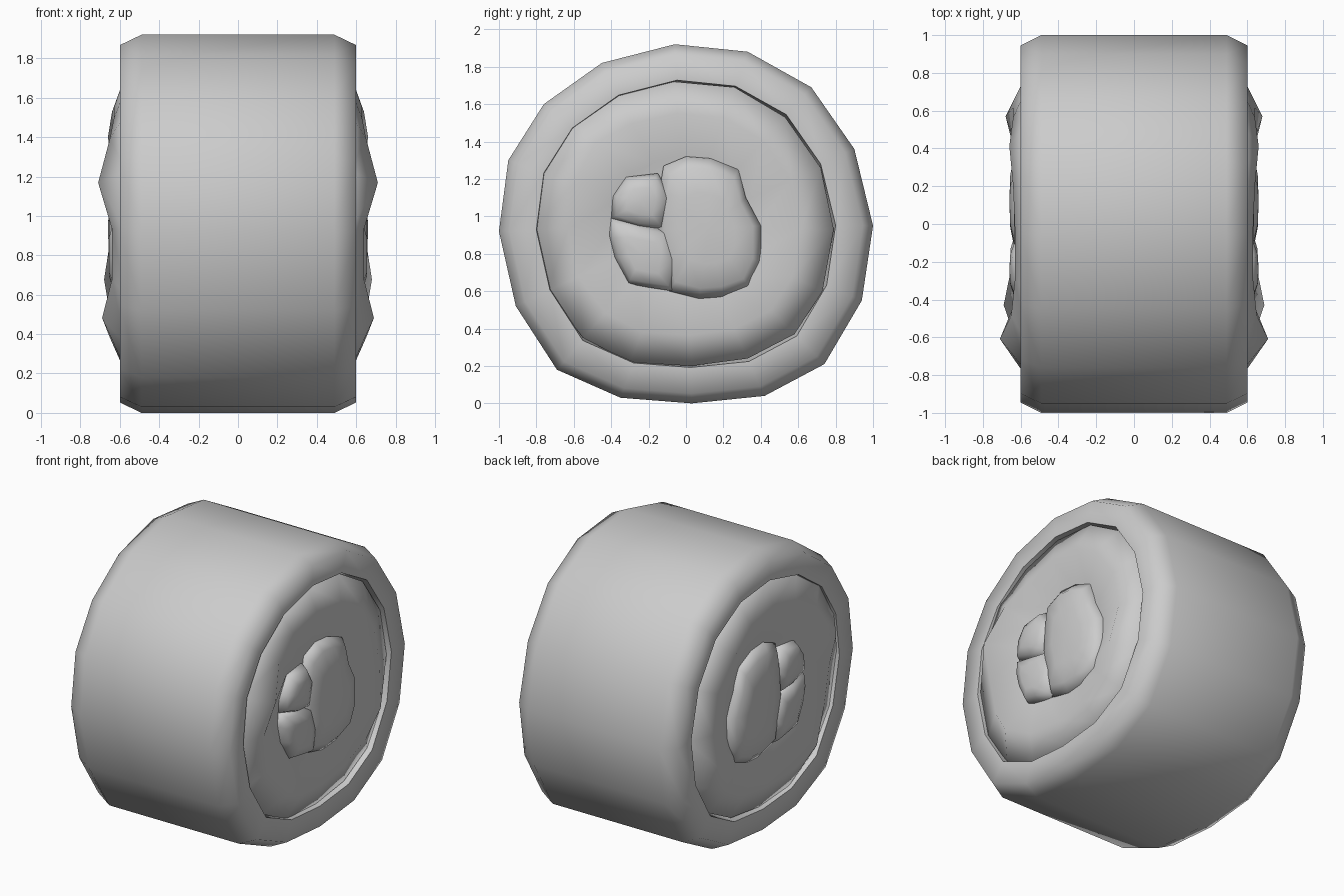
import bpy, bmesh, math

old = bpy.data.objects.get("Cube")
if old:
    bpy.data.objects.remove(old, do_unlink=True)

grey = bpy.data.materials.new("plain_grey")
grey.use_nodes = True
grey.diffuse_color = (0.6, 0.6, 0.6, 1)
grey.node_tree.nodes["Principled BSDF"].inputs["Base Color"].default_value = (0.6, 0.6, 0.6, 1)


def loft(name, outline, rings, centre, bulge=None, tip=None, angle=70):
    """Mirrored loft along x. Rings run from the middle outwards as (x, scale).
    bulge = (ring index, x per outline point); tip closes the ends at that x."""
    bm = bmesh.new()
    cy, cz = centre
    n = len(outline)
    sides = []
    for s in (1, -1):
        loops = []
        for k, (x, scale) in enumerate(rings):
            loop = []
            for i, (y, z) in enumerate(outline):
                px = bulge[1][i] if bulge and bulge[0] == k else x
                loop.append(bm.verts.new((s * px, cy + (y - cy) * scale, cz + (z - cz) * scale)))
            loops.append(loop)
        sides.append(loops)
        for a, b in zip(loops, loops[1:]):
            for i in range(n):
                j = (i + 1) % n
                bm.faces.new((a[i], a[j], b[j], b[i]))
        if tip is not None:
            end = bm.verts.new((s * tip, cy, cz))
            for i in range(n):
                bm.faces.new((loops[-1][i], loops[-1][(i + 1) % n], end))
    # join the two halves across the middle
    a, b = sides[0][0], sides[1][0]
    for i in range(n):
        j = (i + 1) % n
        bm.faces.new((a[i], a[j], b[j], b[i]))
    bmesh.ops.recalc_face_normals(bm, faces=bm.faces)
    mesh = bpy.data.meshes.new(name)
    bm.to_mesh(mesh)
    bm.free()
    mesh.materials.append(grey)
    obj = bpy.data.objects.new(name, mesh)
    bpy.context.collection.objects.link(obj)
    bpy.ops.object.select_all(action="DESELECT")
    obj.select_set(True)
    bpy.context.view_layer.objects.active = obj
    bpy.ops.object.shade_smooth_by_angle(angle=math.radians(angle))
    return obj


# Outer wrap: chamfered shell with a flat rim
outer = [(-.06, 1.92), (.33, 1.88), (.67, 1.69), (.9, 1.36), (1, .95), (.94, .55),
         (.74, .21), (.42, .04), (.03, 0), (-.35, .03), (-.69, .18), (-.91, .52),
         (-1, .92), (-.95, 1.3), (-.76, 1.6), (-.45, 1.82)]
loft("wrap", outer, [(.49, 1), (.6, .945), (.6, .8), (.45, .78)], (0, .96))

# Rice: lumpy ring that rises out of the wrap and dips towards the filling
rice = [(-.06, 1.72), (.26, 1.69), (.53, 1.53), (.72, 1.26), (.79, .93), (.73, .6),
        (.58, .37), (.33, .24), (.03, .2), (-.3, .22), (-.55, .35), (-.74, .6),
        (-.81, .93), (-.78, 1.23), (-.62, 1.52), (-.37, 1.65)]
lumps = [.63, .64, .66, .64, .64, .68, .65, .63, .63, .65, .69, .64, .64, .71, .65, .63]
loft("rice", rice, [(.3, 1), (.57, 1), (.65, .78), (.58, .48)], (0, .95),
     bulge=(2, lumps), tip=.57, angle=80)

# Fillings: long rounded bars showing at both ends
dome = [(.5, .96), (.59, 1), (.635, .85), (.655, .5)]
large = [(-.12, 1.27), (0, 1.32), (.13, 1.31), (.28, 1.25), (.32, 1.1), (.4, .95),
         (.4, .75), (.34, .62), (.2, .57), (.07, .56), (-.09, .6), (-.12, .75),
         (-.16, .93), (-.14, 1.15)]
loft("large_filling", large, dome, (.12, .93), tip=.66, angle=80)

upper = [(-.32, 1.21), (-.15, 1.23), (-.08, 1.1), (-.12, .93), (-.25, .94),
         (-.4, .99), (-.39, 1.11)]
loft("upper_small_filling", upper, dome, (-.24, 1.08), tip=.66, angle=80)

lower = [(-.4, .99), (-.25, .96), (-.1, .93), (-.04, .76), (-.07, .6), (-.2, .62),
         (-.31, .64), (-.38, .78), (-.41, .9)]
loft("lower_small_filling", lower, dome, (-.23, .79), tip=.65, angle=80)
